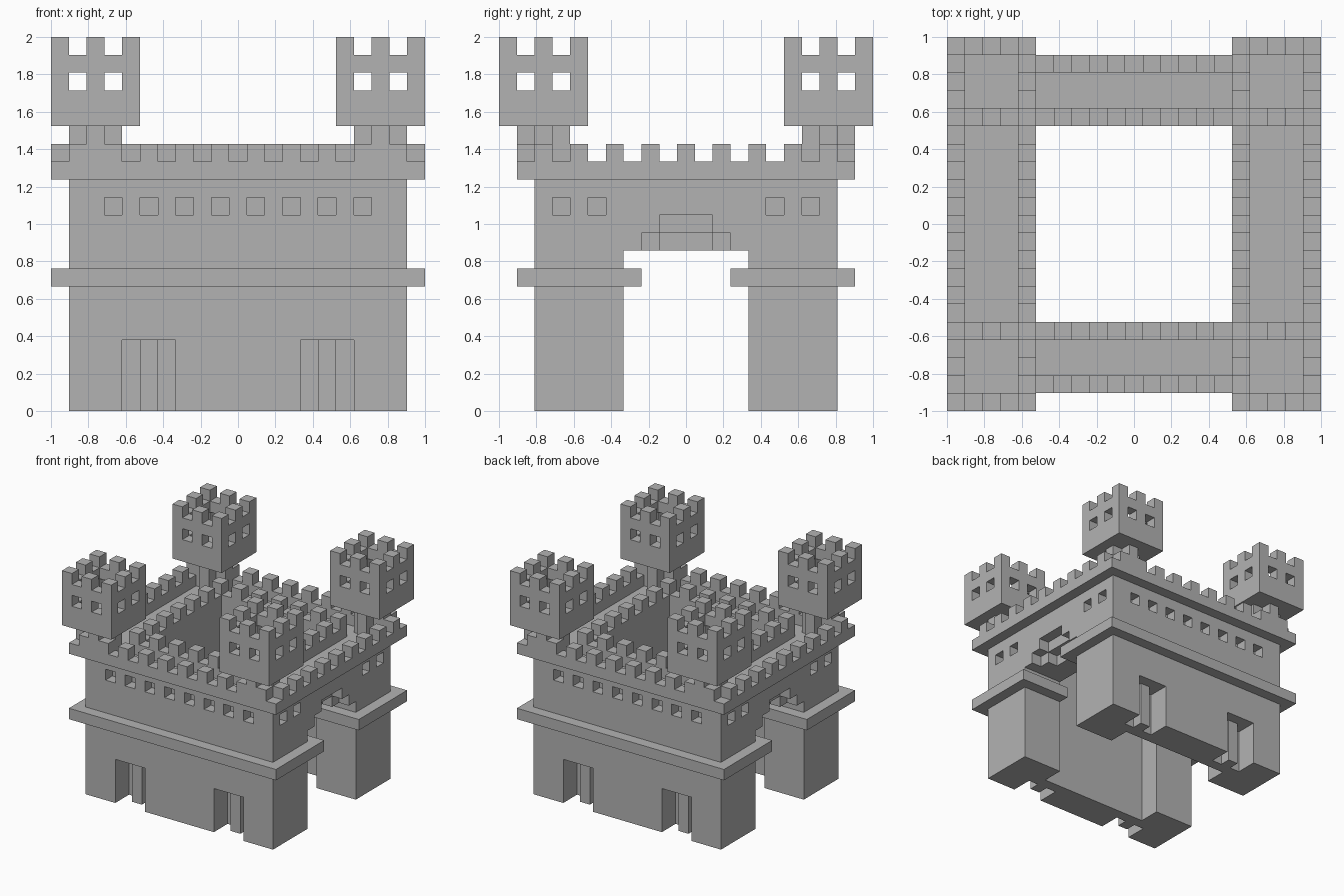
import bpy
import bmesh
from mathutils import Vector

U = 2 / 21  # edge of one building block

old = bpy.data.objects.get("Cube")
if old:
    bpy.data.objects.remove(old, do_unlink=True)

stone = bpy.data.materials.new("grey_stone")
stone.use_nodes = True
stone.diffuse_color = (0.45, 0.45, 0.45, 1)
stone.node_tree.nodes["Principled BSDF"].inputs["Base Color"].default_value = (0.45, 0.45, 0.45, 1)


def box(x0, x1, y0, y1, z0, z1):
    """Blocks in an inclusive range."""
    return {(x, y, z) for x in range(x0, x1 + 1)
            for y in range(y0, y1 + 1) for z in range(z0, z1 + 1)}


def mirrored(cells):
    """Copy blocks to all four quarters."""
    return {(sx * x, sy * y, z) for x, y, z in cells for sx in (1, -1) for sy in (1, -1)}


def ring(rx, ry, z0, z1):
    """Hollow rectangle, one block thick."""
    return box(-rx, rx, -ry, ry, z0, z1) - box(1 - rx, rx - 1, 1 - ry, ry - 1, z0, z1)


def chequer(cells):
    """Keep every second block."""
    return {c for c in cells if (c[0] + c[1]) % 2 == 0}


def shift(cells, dx, dy):
    return {(x + dx, y + dy, z) for x, y, z in cells}


parts = {}

# Four wings around a courtyard
walls = box(-9, 9, -8, 8, 0, 12) - box(-5, 5, -5, 5, 0, 12)
# Gate passages with stepped heads
walls -= mirrored(box(6, 9, 0, 3, 0, 8))
walls -= mirrored(box(9, 9, 0, 2, 9, 9) | box(9, 9, 0, 1, 10, 10) | box(8, 8, 0, 1, 9, 9))
# Doors with a central pillar
walls -= mirrored(box(4, 6, 8, 8, 0, 3) | box(4, 4, 7, 7, 0, 3) | box(6, 6, 7, 7, 0, 3))
# Window recesses
walls -= mirrored({(x, 8, 11) for x in (1, 3, 5, 7)} | {(9, y, 11) for y in (5, 7)})
parts["castle_walls"] = walls

# Ledge around the wings and through the gates
parts["wall_ledge"] = mirrored(box(0, 10, 9, 9, 7, 7) | box(10, 10, 3, 9, 7, 7)
                               | box(6, 10, 3, 3, 7, 7))

# Outer and inner parapets with merlons
for name, rx, ry in (("outer_parapet", 10, 9), ("inner_parapet", 6, 6)):
    parts[name] = ring(rx, ry, 13, 13) | chequer(ring(rx, ry, 14, 14))

# Hollow turret on a cross-shaped neck
neck = box(-1, 1, 0, 0, 13, 15) | box(0, 0, -1, 1, 13, 15)
turret = box(-2, 2, -2, 2, 16, 16) | ring(2, 2, 17, 19) | chequer(ring(2, 2, 20, 20))
turret -= {(x, y, 18) for x, y, z in ring(2, 2, 18, 18) if (x + y) % 2}
for side, sx in (("left", 1), ("right", -1)):
    for end, sy in (("front", -1), ("back", 1)):
        parts[f"{end}_{side}_neck"] = shift(neck, 8 * sx, 8 * sy)
        parts[f"{end}_{side}_turret"] = shift(turret, 8 * sx, 8 * sy)

everything = set().union(*parts.values())


def build(name, cells):
    """Skin the blocks with only their exposed faces."""
    bm = bmesh.new()
    verts = {}

    def vert(p):
        key = tuple(round(2 * c) for c in p)
        if key not in verts:
            verts[key] = bm.verts.new(p * U)
        return verts[key]

    for c in sorted(cells):
        centre = Vector(c) + Vector((0, 0, 0.5))
        for axis in range(3):
            for sign in (1, -1):
                n = Vector((0, 0, 0))
                n[axis] = sign
                if tuple(int(a + b) for a, b in zip(c, n)) in everything:
                    continue
                a = Vector((0, 0, 0))
                a[(axis + 1) % 3] = 1
                b = n.cross(a)
                bm.faces.new([vert(centre + (n + i * a + j * b) / 2)
                              for i, j in ((-1, -1), (1, -1), (1, 1), (-1, 1))])
    mesh = bpy.data.meshes.new(name)
    bm.to_mesh(mesh)
    bm.free()
    mesh.materials.append(stone)
    bpy.context.scene.collection.objects.link(bpy.data.objects.new(name, mesh))


for part, blocks in parts.items():
    build(part, blocks)
